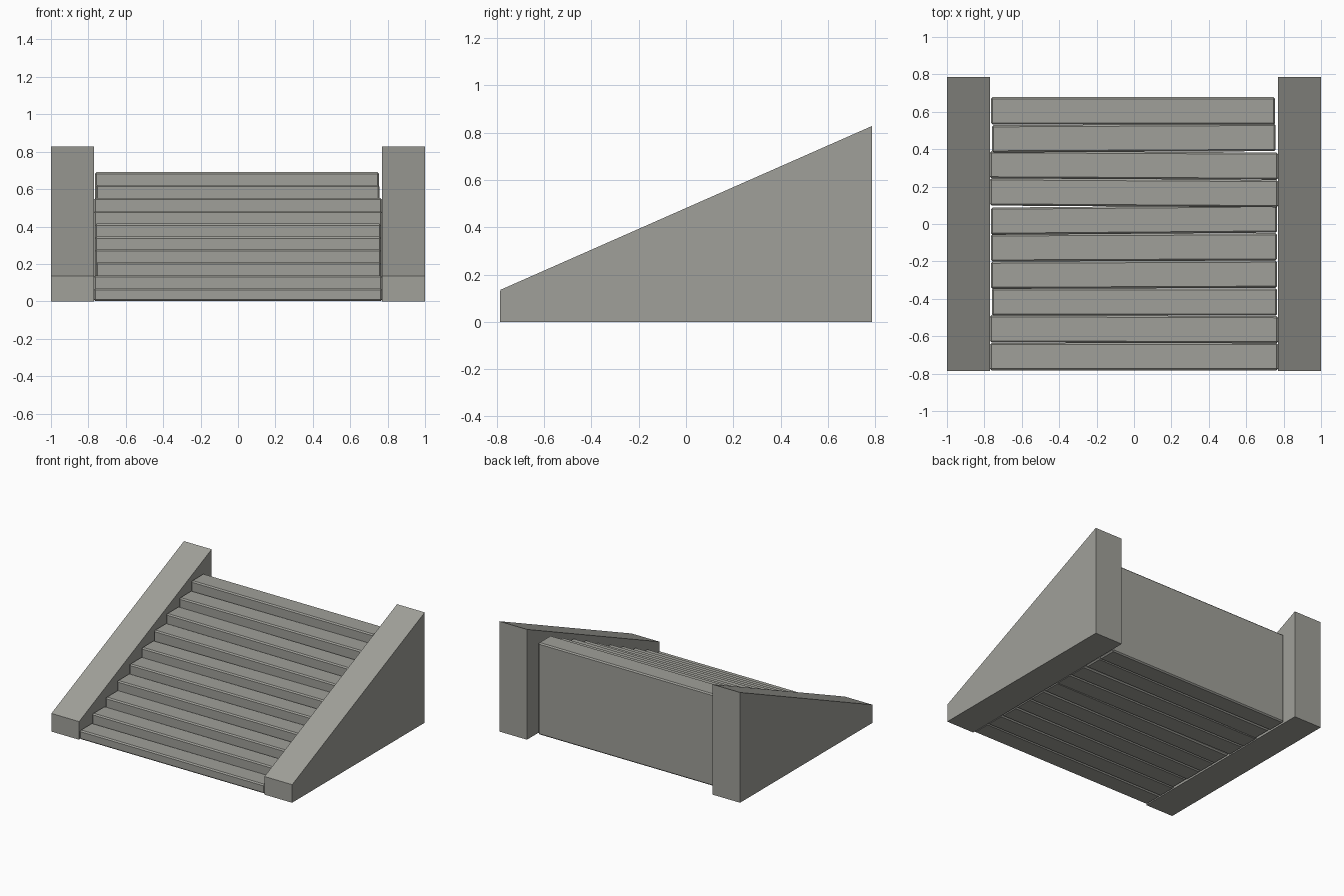
import bpy
import bmesh

if "Cube" in bpy.data.objects:
    bpy.data.objects.remove(bpy.data.objects["Cube"])

stone = bpy.data.materials.new("warm grey stone")
stone.diffuse_color = (0.35, 0.35, 0.32, 1)
stone.use_nodes = True
stone.node_tree.nodes["Principled BSDF"].inputs["Base Color"].default_value = stone.diffuse_color


def finish(name, bm):
    bmesh.ops.recalc_face_normals(bm, faces=bm.faces[:])
    mesh = bpy.data.meshes.new(name)
    bm.to_mesh(mesh)
    bm.free()
    mesh.materials.append(stone)
    obj = bpy.data.objects.new(name, mesh)
    bpy.context.collection.objects.link(obj)
    return obj


# Side walls: sloped profile extruded across x
profile = [(-0.787, 0), (0.787, 0), (0.787, 0.828), (-0.785, 0.135)]
for side, x0, x1 in (("left", -1.0, -0.77), ("right", 0.77, 1.0)):
    bm = bmesh.new()
    face = bm.faces.new([bm.verts.new((x0, y, z)) for y, z in profile])
    ext = bmesh.ops.extrude_face_region(bm, geom=[face])
    moved = [v for v in ext["geom"] if isinstance(v, bmesh.types.BMVert)]
    bmesh.ops.translate(bm, verts=moved, vec=(x1 - x0, 0, 0))
    finish(side + "_side_wall", bm)

# Steps: full-height blocks, each slightly shifted and turned
DEPTH, RISE = 0.146, 0.069
ends = [(-0.77, 0.77), (-0.77, 0.77), (-0.76, 0.765), (-0.765, 0.765),
        (-0.765, 0.765), (-0.765, 0.765), (-0.77, 0.77), (-0.77, 0.77),
        (-0.76, 0.757), (-0.765, 0.755)]
turns = [0, -0.003, 0, 0.004, 0.004, 0.008, -0.006, -0.005, 0.005, 0]
for i, ((x0, x1), turn) in enumerate(zip(ends, turns)):
    height = RISE * (i + 1)
    bm = bmesh.new()
    bmesh.ops.create_cube(bm, size=1)
    bmesh.ops.scale(bm, verts=bm.verts[:], vec=(x1 - x0, DEPTH, height))
    bmesh.ops.bevel(bm, geom=bm.edges[:], offset=0.009, segments=1,
                    affect='EDGES')
    step = finish("step_%02d" % (i + 1), bm)
    step.location = ((x0 + x1) / 2, -0.709 + DEPTH * i, height / 2 + 0.001)
    step.rotation_euler.z = turn
